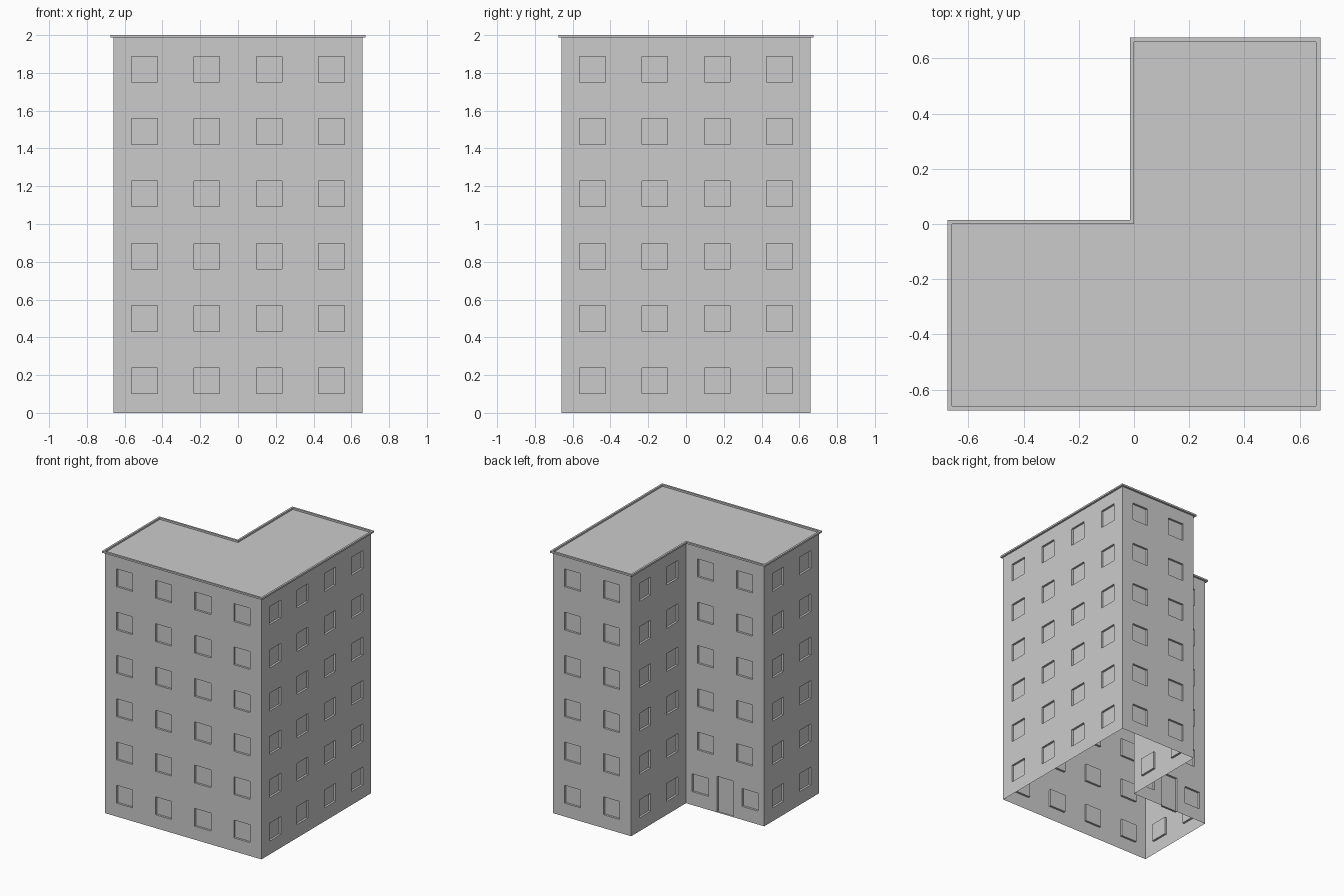
import bpy, bmesh
from mathutils import Vector

if "Cube" in bpy.data.objects:
    bpy.data.objects.remove(bpy.data.objects["Cube"])

W = 0.66          # half width of the block
STOREY = 0.33     # storey height, also window spacing
STOREYS = 6
TOP = 1.987       # flat roof level
HALF = 0.068      # half size of a window
SILL = 0.102      # sill height above the storey floor
DEPTH = 0.016     # recess of windows and door
RIM = 0.015       # overhang of the roof rim

plaster = bpy.data.materials.new("grey plaster")
plaster.use_nodes = True
grey = (0.6, 0.6, 0.6, 1)
plaster.diffuse_color = grey
plaster.node_tree.nodes["Principled BSDF"].inputs["Base Color"].default_value = grey


def outline(d=0.0):
    """L-shaped plan, counter-clockwise, grown outwards by d."""
    w = W + d
    return [(-w, -w), (w, -w), (w, w), (-d, w), (-d, d), (-w, d)]


def make_object(name, bm):
    bmesh.ops.remove_doubles(bm, verts=bm.verts, dist=1e-4)
    mesh = bpy.data.meshes.new(name)
    bm.to_mesh(mesh)
    bm.free()
    mesh.materials.append(plaster)
    obj = bpy.data.objects.new(name, mesh)
    bpy.context.collection.objects.link(obj)


def add_face(bm, points):
    return bm.faces.new([bm.verts.new(p) for p in points])


walls, windows, door = bmesh.new(), bmesh.new(), bmesh.new()


def wall_band(a, b, z0, z1, openings):
    """One storey of one wall, with recessed openings (u0, u1, z0, z1, target)."""
    a, b = Vector((*a, 0)), Vector((*b, 0))
    along = (b - a).normalized()
    inward = Vector((-along.y, along.x, 0))

    def at(u, z, depth=0.0):
        return a + along * u + inward * depth + Vector((0, 0, z))

    us = sorted({0, (b - a).length, *[u for o in openings for u in o[:2]]})
    zs = sorted({z0, z1, *[z for o in openings for z in o[2:4]]})
    for u, v in zip(us, us[1:]):
        for s, t in zip(zs, zs[1:]):
            mu, mz = (u + v) / 2, (s + t) / 2
            if not any(o[0] < mu < o[1] and o[2] < mz < o[3] for o in openings):
                add_face(walls, [at(u, s), at(v, s), at(v, t), at(u, t)])
    for u, v, s, t, target in openings:
        ring = [(u, s), (v, s), (v, t), (u, t)]
        add_face(target, [at(*p, DEPTH) for p in ring])
        for p, q in zip(ring, ring[1:] + ring[:1]):
            add_face(walls, [at(*p), at(*q), at(*q, DEPTH), at(*p, DEPTH)])


# Walls with a regular grid of windows, and the entrance in the inner corner
plan = outline()
for side, (a, b) in enumerate(zip(plan, plan[1:] + plan[:1])):
    length = (Vector(b) - Vector(a)).length
    columns = [STOREY * (k + 0.5) for k in range(round(length / STOREY))]
    for level in range(STOREYS):
        z = level * STOREY
        entrance = side == 4 and level == 0
        centres = [0.12, 0.54] if entrance else columns
        openings = [(c - HALF, c + HALF, z + SILL, z + SILL + 2 * HALF, windows)
                    for c in centres]
        if entrance:
            openings.append((W / 2 - HALF, W / 2 + HALF, 0, 0.275, door))
        wall_band(a, b, z, TOP if level == STOREYS - 1 else z + STOREY, openings)

make_object("walls", walls)
make_object("window_panes", windows)
make_object("entrance_door", door)

# Flat roof
roof = bmesh.new()
add_face(roof, [(x, y, TOP) for x, y in plan])
make_object("roof", roof)

# Overhanging raised rim around the roof
rim = bmesh.new()
profile = [(0, TOP), (RIM, TOP), (RIM, 2), (0, 2), (0, TOP)]
for (d0, z0), (d1, z1) in zip(profile, profile[1:]):
    low, high = outline(d0), outline(d1)
    for i in range(len(low)):
        j = (i + 1) % len(low)
        add_face(rim, [(*low[i], z0), (*low[j], z0), (*high[j], z1), (*high[i], z1)])
make_object("roof_rim", rim)
